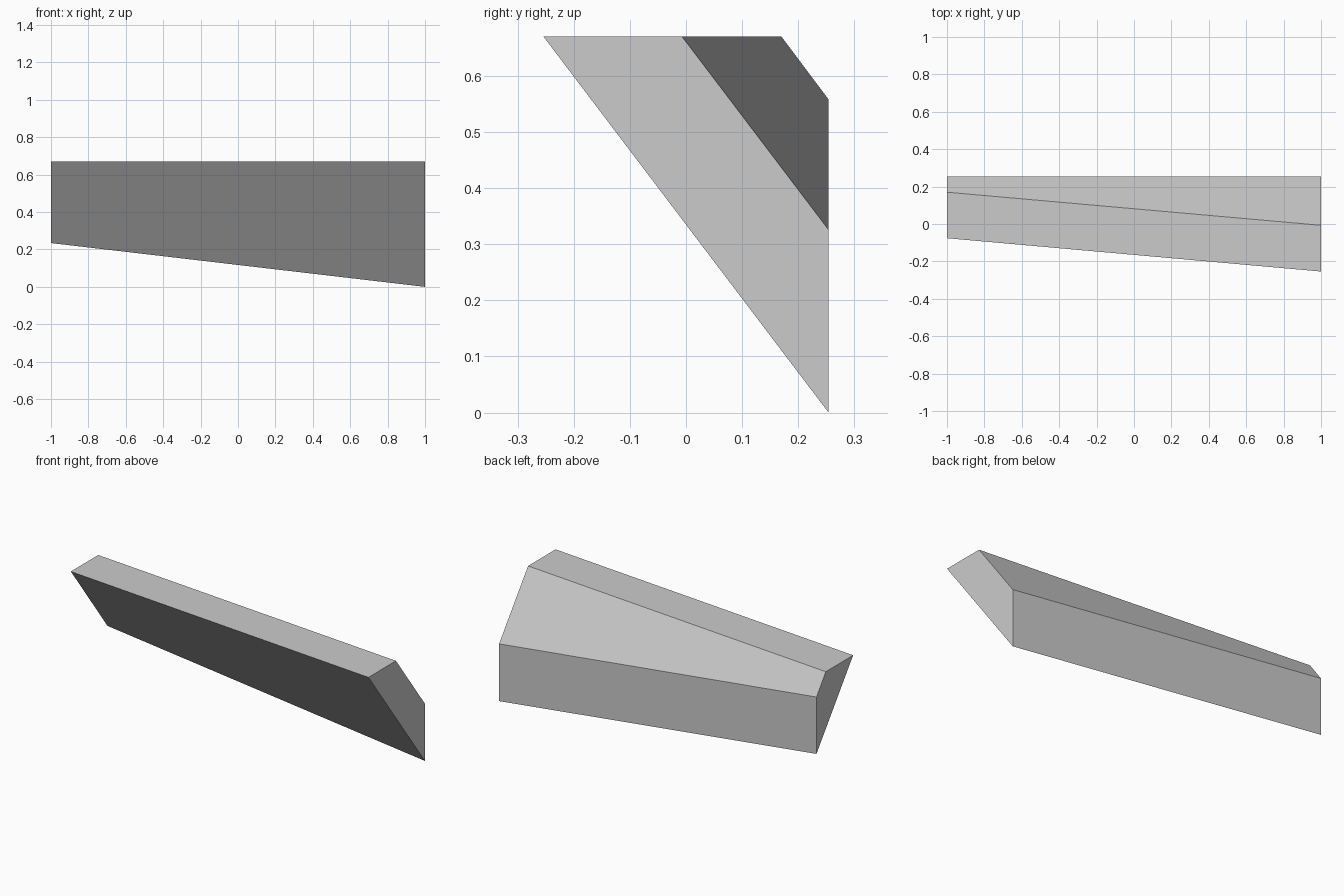
import bpy
import bmesh

# Remove the default cube only
cube = bpy.data.objects.get("Cube")
if cube:
    bpy.data.objects.remove(cube, do_unlink=True)

# Plain grey material
grey = bpy.data.materials.new("light_grey")
grey.use_nodes = True
colour = (0.6, 0.6, 0.6, 1.0)
grey.diffuse_color = colour
grey.node_tree.nodes["Principled BSDF"].inputs["Base Color"].default_value = colour

TOP, BACK = 0.67, 0.254


def end_profile(bm, x, front_y, ridge_y, shoulder_z, foot_z):
    """Four-cornered slanted cross-section at one end of the beam."""
    points = [(front_y, TOP), (ridge_y, TOP), (BACK, shoulder_z), (BACK, foot_z)]
    return [bm.verts.new((x, y, z)) for y, z in points]


# Tapered slanted beam, lofted between its two end sections
bm = bmesh.new()
wide = end_profile(bm, 1, -BACK, -0.007, 0.326, 0)
narrow = end_profile(bm, -1, -0.076, 0.17, 0.558, 0.234)
bm.faces.new(wide)
bm.faces.new(narrow[::-1])
for i in range(len(wide)):
    j = (i + 1) % len(wide)
    bm.faces.new((wide[i], narrow[i], narrow[j], wide[j]))
bmesh.ops.recalc_face_normals(bm, faces=bm.faces)

mesh = bpy.data.meshes.new("slanted_beam")
bm.to_mesh(mesh)
bm.free()
mesh.materials.append(grey)
beam = bpy.data.objects.new("slanted_beam", mesh)
bpy.context.collection.objects.link(beam)
